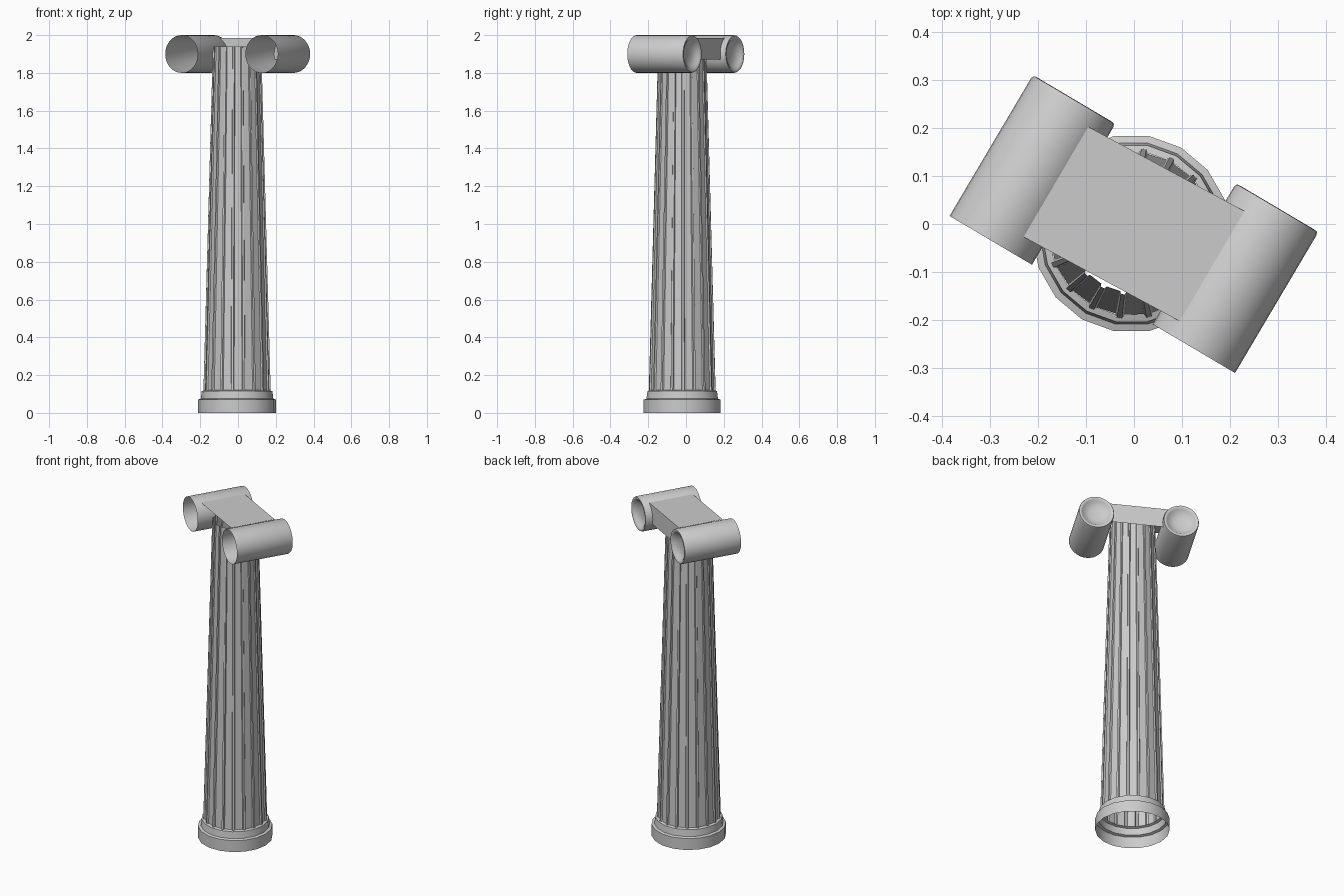
import bpy, bmesh
from math import sin, cos, tau, radians
from mathutils import Vector, Matrix

if "Cube" in bpy.data.objects:
    bpy.data.objects.remove(bpy.data.objects["Cube"])

SIDES = 18
AXIS = Vector((-0.005, -0.02, 0))      # column centre line


def make(name, bm, angle=None, matrix=None):
    if matrix:
        bm.transform(matrix)
    me = bpy.data.meshes.new(name)
    bm.to_mesh(me)
    bm.free()
    ob = bpy.data.objects.new(name, me)
    bpy.context.collection.objects.link(ob)
    if angle:
        bpy.ops.object.select_all(action='DESELECT')
        ob.select_set(True)
        bpy.context.view_layer.objects.active = ob
        bpy.ops.object.shade_smooth_by_angle(angle=radians(angle))
    return ob


def bridge(bm, rings):
    rows = [[bm.verts.new(p) for p in r] for r in rings]
    n = len(rows[0])
    for a, b in zip(rows, rows[1:]):
        for i in range(n):
            j = (i + 1) % n
            bm.faces.new((a[i], a[j], b[j], b[i]))
    return rows


def lathe(profile, n):
    return [[(r * cos(tau * i / n), r * sin(tau * i / n), z) for i in range(n)]
            for r, z in profile]


# Base: open stepped ring
bm = bmesh.new()
bridge(bm, lathe([(0.207, 0), (0.207, 0.07), (0.192, 0.075), (0.187, 0.115),
                  (0.172, 0.12)], SIDES))
make("base", bm, 40, Matrix.Translation(AXIS))


# Shaft: tapered open tube with shallow flat flutes
def flute_ring(r, z):
    pts = []
    step = tau / SIDES
    for i in range(SIDES):
        for f, k in ((0.0, 1), (0.18, 1), (0.24, 0.955), (0.94, 0.955)):
            a = (i + f) * step
            pts.append((r * k * cos(a), r * k * sin(a), z))
    return pts


bm = bmesh.new()
bridge(bm, [flute_ring(0.178, 0.118), flute_ring(0.128, 1.94)])
make("shaft", bm, None, Matrix.Translation(AXIS))

# Volutes: open at the front, lipped and dished at the back
half = 0.171
for name, s in (("volute_left", -1), ("volute_right", 1)):
    bm = bmesh.new()
    rows = bridge(bm, lathe([(0.1, -half), (0.1, half - 0.008), (0.097, half - 0.001),
                             (0.09, half), (0.08, half - 0.006), (0.07, half - 0.018),
                             (0.04, half - 0.028), (0.015, half - 0.03)], 32))
    bm.faces.new(rows[-1])
    turn = Matrix.Rotation(radians(-30.6), 4, 'Z') @ Matrix.Rotation(radians(-90), 4, 'X')
    make(name, bm, 40, Matrix.Translation((0.212 * s, -0.113 * s, 1.9)) @ turn)

# Capital plate: top sheet with a hanging back face, running into the volutes
u, v = Vector((0.163, -0.088, 0)), Vector((0.0675, 0.115, 0))
bm = bmesh.new()
prof = [-v + Vector((0, 0, 1.985)), v + Vector((0, 0, 1.985)), v + Vector((0, 0, 1.87))]
rows = [[bm.verts.new(p + u * s) for p in prof] for s in (-1, 1)]
for i in range(2):
    bm.faces.new((rows[0][i], rows[1][i], rows[1][i + 1], rows[0][i + 1]))
make("capital_plate", bm, 40)
